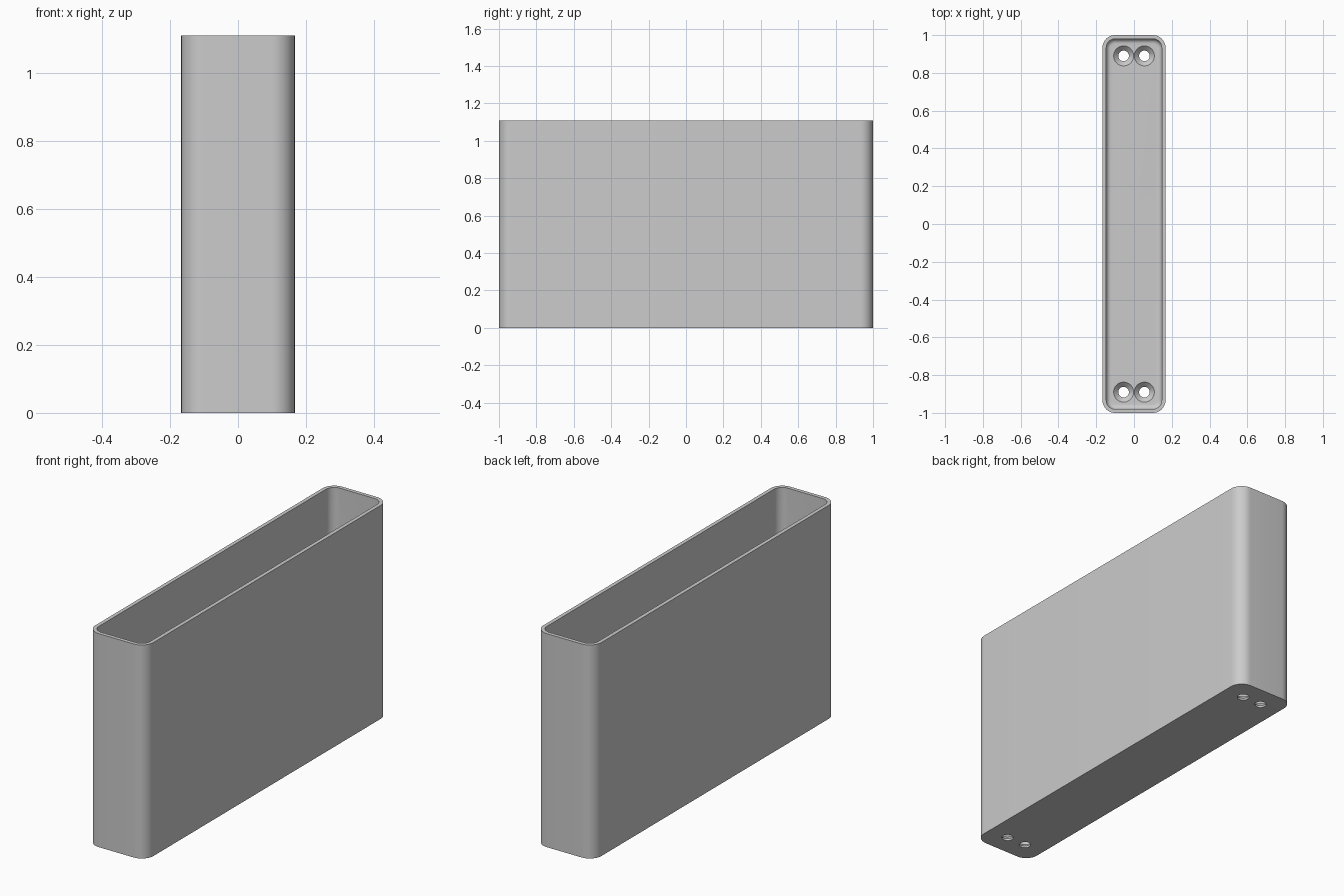
import bpy, bmesh
from math import cos, sin, pi, radians

default = bpy.data.objects.get("Cube")
if default:
    bpy.data.objects.remove(default, do_unlink=True)

HALF_X, HALF_Y, HEIGHT = 0.167, 1.0, 1.11
CORNER, WALL, FLOOR, FILLET = 0.067, 0.02, 0.035, 0.025
HOLE_X, HOLE_Y, HOLE_R, SINK_R = 0.055, 0.89, 0.028, 0.053
ARC = 12

grey = bpy.data.materials.new("plain grey")
grey.use_nodes = True
colour = (0.6, 0.6, 0.6, 1)
grey.diffuse_color = colour
grey.node_tree.nodes["Principled BSDF"].inputs["Base Color"].default_value = colour


def rounded_ring(bm, inset, z):
    """Rounded rectangle outline, inset from the outer wall."""
    r = CORNER - inset
    cx, cy = HALF_X - CORNER, HALF_Y - CORNER
    verts = []
    for q, (sx, sy) in enumerate([(1, 1), (-1, 1), (-1, -1), (1, -1)]):
        for i in range(ARC + 1):
            a = (q + i / ARC) * pi / 2
            verts.append(bm.verts.new((sx * cx + r * cos(a), sy * cy + r * sin(a), z)))
    return verts


def circle_ring(bm, x, y, r, z, n=48):
    return [bm.verts.new((x + r * cos(2 * pi * i / n), y + r * sin(2 * pi * i / n), z))
            for i in range(n)]


def loft(bm, rings):
    """Skin consecutive rings and cap both ends."""
    for a, b in zip(rings, rings[1:]):
        n = len(a)
        for i in range(n):
            j = (i + 1) % n
            bm.faces.new((a[i], a[j], b[j], b[i]))
    bm.faces.new(rings[0][::-1])
    bm.faces.new(rings[-1])
    bmesh.ops.recalc_face_normals(bm, faces=bm.faces)


def make_object(name, bm):
    mesh = bpy.data.meshes.new(name)
    bm.to_mesh(mesh)
    bm.free()
    mesh.materials.append(grey)
    obj = bpy.data.objects.new(name, mesh)
    bpy.context.collection.objects.link(obj)
    return obj


# Open tray: outer wall, rim, inner wall, filleted inner floor
bm = bmesh.new()
levels = [(0, 0), (0, HEIGHT), (WALL, HEIGHT)]
for i in range(7):
    a = i / 6 * pi / 2
    levels.append((WALL + FILLET * (1 - cos(a)), FLOOR + FILLET * (1 - sin(a))))
loft(bm, [rounded_ring(bm, inset, z) for inset, z in levels])
case = make_object("open_case", bm)

# Countersunk screw holes through the floor
cutters = []
for x in (-HOLE_X, HOLE_X):
    for y in (-HOLE_Y, HOLE_Y):
        bm = bmesh.new()
        profile = [(HOLE_R, -0.02), (HOLE_R, FLOOR - SINK_R + HOLE_R),
                   (SINK_R, FLOOR), (SINK_R, FLOOR + 0.03)]
        loft(bm, [circle_ring(bm, x, y, r, z) for r, z in profile])
        cutter = make_object("screw_hole_cutter", bm)
        cutter.hide_render = True
        cutters.append(cutter)
        mod = case.modifiers.new("screw_hole", 'BOOLEAN')
        mod.operation = 'DIFFERENCE'
        mod.solver = 'EXACT'
        mod.object = cutter

# Apply the holes, then smooth the rounded corners
bpy.ops.object.select_all(action='DESELECT')
case.select_set(True)
bpy.context.view_layer.objects.active = case
for mod in list(case.modifiers):
    bpy.ops.object.modifier_apply(modifier=mod.name)
for cutter in cutters:
    bpy.data.objects.remove(cutter, do_unlink=True)
bpy.ops.object.shade_smooth_by_angle(angle=radians(30))
